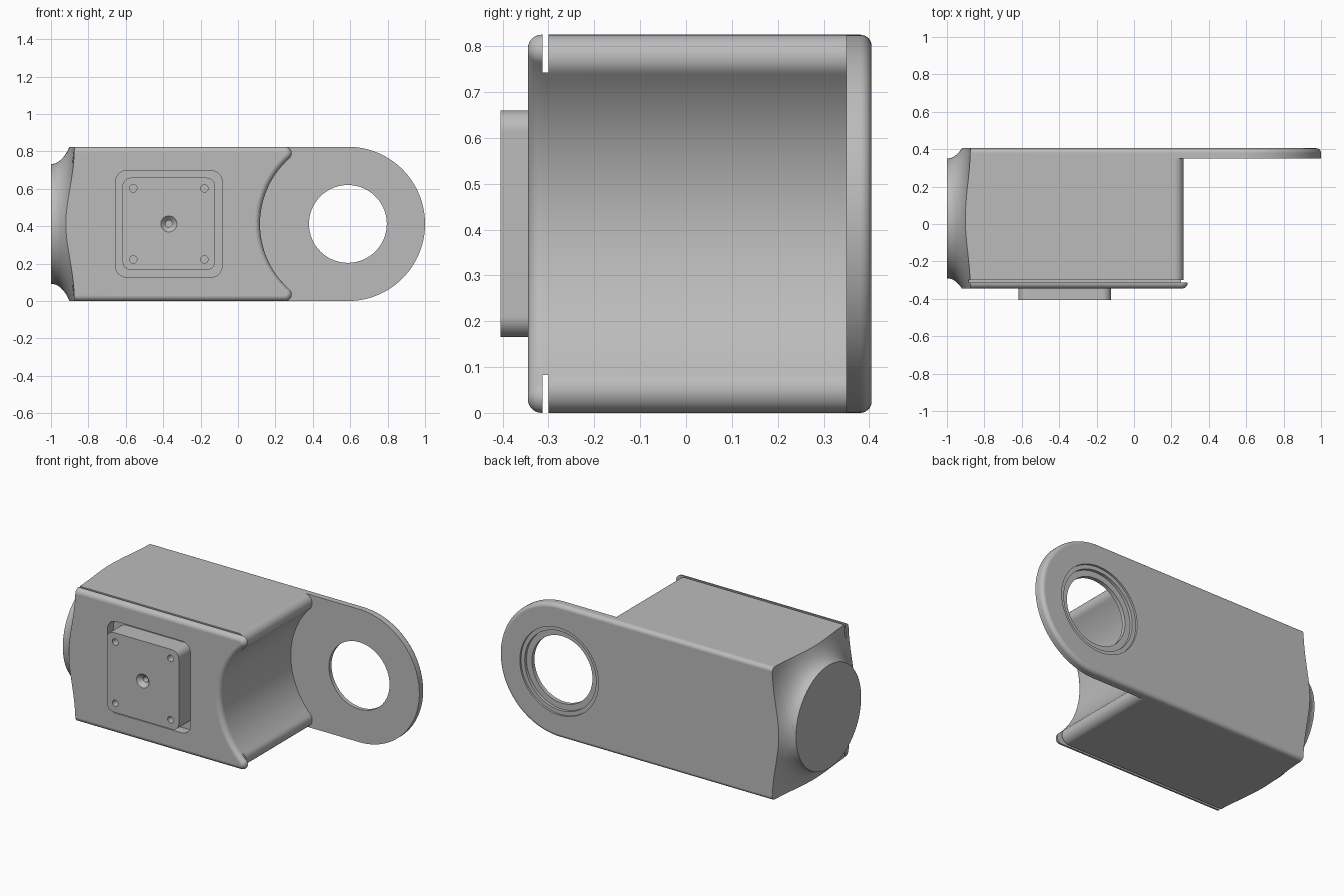
import bpy, bmesh
from math import sin, cos, pi, sqrt, atan2, radians

if "Cube" in bpy.data.objects:
    bpy.data.objects.remove(bpy.data.objects["Cube"], do_unlink=True)

H = 0.825                      # overall height
MID = H / 2                    # axis height
FRONT, BACK, SEAM = -0.345, 0.405, 0.35
AXIS_Y = (FRONT + BACK) / 2
EYE_X = 1 - MID                # centre of the eye in the back plate
SCOOP_R = 0.47                 # scooped end of the body
FAR = -1.1                     # overshoot trimmed by the flared end

grey = bpy.data.materials.new("plain grey")
grey.use_nodes = True
grey.diffuse_color = (0.5, 0.5, 0.5, 1)
grey.node_tree.nodes["Principled BSDF"].inputs["Base Color"].default_value = (0.5, 0.5, 0.5, 1)


def arc(cx, cz, r, a0, a1, n):
    return [(cx + r * cos(a0 + (a1 - a0) * i / n), cz + r * sin(a0 + (a1 - a0) * i / n))
            for i in range(n + 1)]


def circle(cx, cz, r, n=64):
    return arc(cx, cz, r, 0, 2 * pi, n)[:-1]


def rounded_square(cx, cz, half, r):
    pts = []
    for k, (sx, sz) in enumerate([(1, 1), (-1, 1), (-1, -1), (1, -1)]):
        pts += arc(cx + sx * (half - r), cz + sz * (half - r), r, k * pi / 2, (k + 1) * pi / 2, 8)
    return pts


def scooped(f, d):
    """Body outline with tip fillet f, inset by d."""
    cx = EYE_X - sqrt((SCOOP_R + f) ** 2 - (MID - f) ** 2)
    a = atan2(MID - f, EYE_X - cx)
    return ([(FAR, d)] + arc(cx, f, f - d, -pi / 2, a, 14)
            + arc(EYE_X, MID, SCOOP_R + d, pi + a, pi - a, 40)[1:-1]
            + arc(cx, H - f, f - d, -a, pi / 2, 14) + [(FAR, H - d)])


def slab(d):
    """Back plate outline, inset by d."""
    return [(FAR, d)] + arc(EYE_X, MID, MID - d, -pi / 2, pi / 2, 64) + [(FAR, H - d)]


def loft(name, rings):
    bm = bmesh.new()
    loops = [[bm.verts.new(p) for p in ring] for ring in rings]
    for a, b in zip(loops, loops[1:]):
        for i in range(len(a)):
            j = (i + 1) % len(a)
            bm.faces.new((a[i], a[j], b[j], b[i]))
    bm.faces.new(loops[0])
    bm.faces.new(loops[-1])
    bmesh.ops.recalc_face_normals(bm, faces=bm.faces)
    mesh = bpy.data.meshes.new(name)
    bm.to_mesh(mesh)
    bm.free()
    mesh.materials.append(grey)
    ob = bpy.data.objects.new(name, mesh)
    bpy.context.collection.objects.link(ob)
    return ob


def layers(name, stack):
    """Loft of (y, outline) layers along the depth."""
    return loft(name, [[(x, y, z) for x, z in pts] for y, pts in stack])


def activate(ob):
    bpy.ops.object.select_all(action='DESELECT')
    ob.select_set(True)
    bpy.context.view_layer.objects.active = ob


def cut(ob, tool, operation='DIFFERENCE'):
    activate(ob)
    mod = ob.modifiers.new("cut", 'BOOLEAN')
    mod.operation, mod.solver, mod.object = operation, 'EXACT', tool
    bpy.ops.object.modifier_apply(modifier=mod.name)
    bpy.data.objects.remove(tool, do_unlink=True)


def flared_end():
    """Solid whose left end narrows in a hollow curve to a round face."""
    prof = [(-1 + 0.125 * sin(t), 0.32 + 0.24 * (1 - cos(t)))
            for t in (pi / 2 * i / 16 for i in range(17))]
    prof += [(-0.874, 2), (1.5, 2)]
    return loft("flare_cutter", [[(x, AXIS_Y + u, MID + v) for u, v in circle(0, 0, r, 96)]
                                 for x, r in prof])


def finish(ob):
    activate(ob)
    bpy.ops.object.shade_smooth_by_angle(angle=radians(28))
    mod = ob.modifiers.new("even normals", 'WEIGHTED_NORMAL')
    mod.keep_sharp = True


# Body with rounded front lip and scooped end
LIP_R, STEPS = 0.03, 6
quarter = [pi / 2 * i / STEPS for i in range(STEPS + 1)]
stack = [(FRONT + LIP_R * (1 - cos(t)), scooped(0.035, LIP_R * (1 - sin(t)))) for t in quarter]
stack += [(-0.307, scooped(0.035, 0)), (-0.3065, scooped(0.05, 0)), (SEAM, scooped(0.05, 0))]
body = layers("body", stack)

# Slots behind the lip, above and below
for z0, z1 in ((-0.1, 0.083), (H - 0.083, H + 0.1)):
    box = [(-1.3, z0), (0.5, z0), (0.5, z1), (-1.3, z1)]
    cut(body, layers("slot_cutter", [(-0.3135, box), (-0.3, box)]))

# Square pocket in the front
PAD_X = -0.37
pocket = rounded_square(PAD_X, MID, 0.285, 0.06)
cut(body, layers("pocket_cutter", [(-0.5, pocket), (-0.285, pocket)]))
cut(body, flared_end(), 'INTERSECT')
finish(body)

# Back plate with rounded rear rim
RIM = 0.025
stack = [(SEAM, slab(0))]
stack += [(BACK - RIM * (1 - sin(t)), slab(RIM * (1 - cos(t)))) for t in quarter]
plate = layers("back_plate", stack)
cut(plate, flared_end(), 'INTERSECT')

# Stepped eye through the plate
for r, depth in ((0.27, 0.012), (0.245, 0.03), (0.208, 0.2)):
    ring = circle(EYE_X, MID, r, 96)
    cut(plate, layers("eye_cutter", [(BACK - depth, ring), (BACK + 0.1, ring)]))
finish(plate)

# Raised mounting pad with screw holes
PAD_Y = -0.405
outline = rounded_square(PAD_X, MID, 0.247, 0.045)
pad = layers("mounting_pad", [(PAD_Y, outline), (-0.28, outline)])
for sx in (-1, 1):
    for sz in (-1, 1):
        hole = circle(PAD_X + sx * 0.19, MID + sz * 0.19, 0.02, 24)
        cut(pad, layers("screw_cutter", [(PAD_Y - 0.1, hole), (PAD_Y + 0.05, hole)]))

# Countersunk centre hole
wide, narrow = circle(PAD_X, MID, 0.043, 32), circle(PAD_X, MID, 0.018, 32)
cut(pad, layers("centre_cutter", [(PAD_Y - 0.1, wide), (PAD_Y, wide),
                                  (PAD_Y + 0.025, narrow), (PAD_Y + 0.07, narrow)]))
finish(pad)
